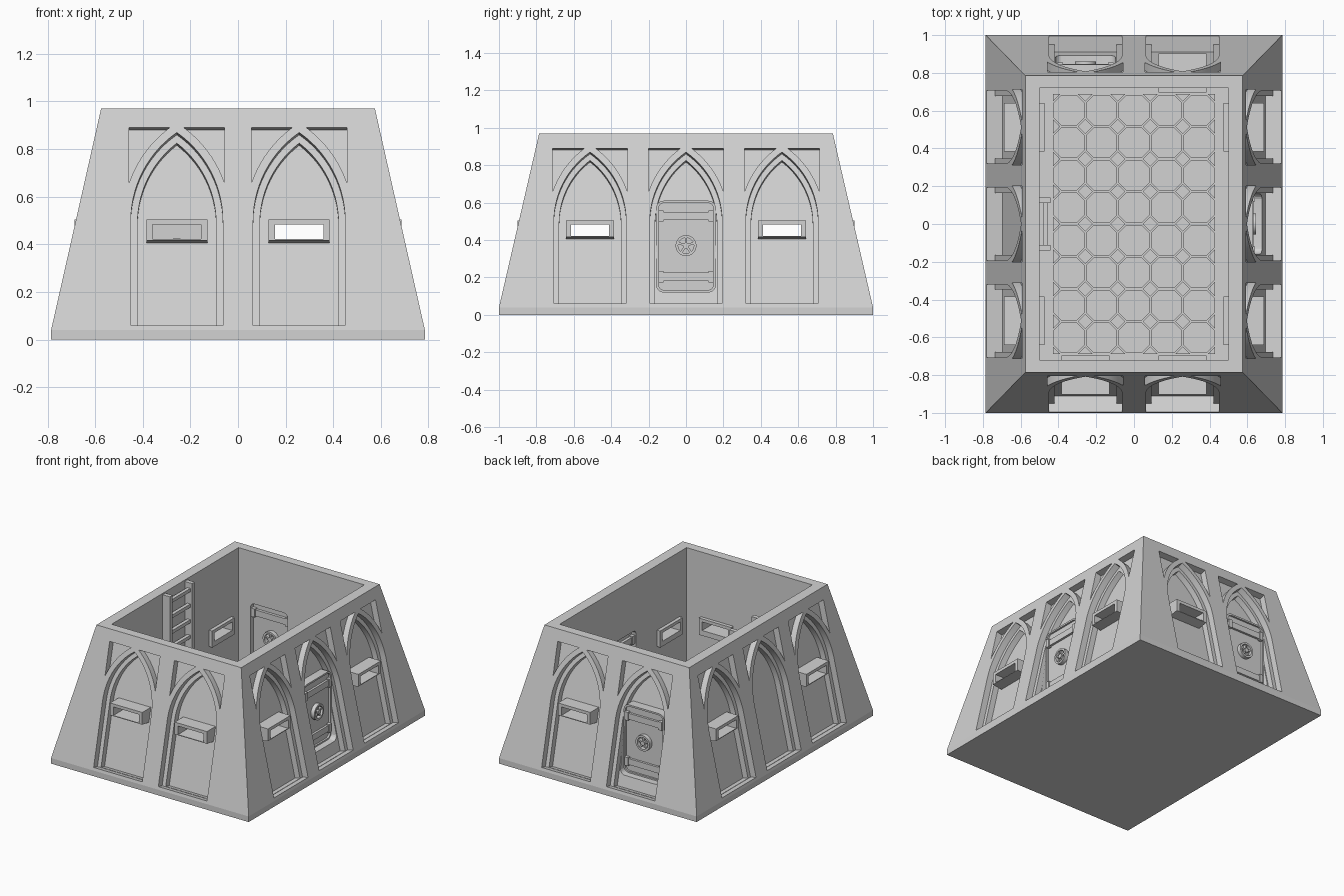
import bpy, bmesh
from math import sin, cos, pi, atan2, acos, radians
from mathutils import Vector
from mathutils.geometry import delaunay_2d_cdt

cube = bpy.data.objects.get("Cube")
if cube:
    bpy.data.objects.remove(cube, do_unlink=True)

stone = bpy.data.materials.new("plain grey")
stone.use_nodes = True
GREY = (0.65, 0.65, 0.65, 1)
stone.diffuse_color = GREY
stone.node_tree.nodes["Principled BSDF"].inputs["Base Color"].default_value = GREY

BASE_X, BASE_Y, TOP_X, TOP_Y = 0.785, 1.0, 0.575, 0.785
IN_X, IN_Y, FLOOR = 0.5, 0.72, 0.06
FOOT, TOP = 0.04, 0.97
STEP, DEEP, POCKET = -0.045, -0.086, -0.155


def finish(name, bm, angle=20):
    bmesh.ops.recalc_face_normals(bm, faces=bm.faces)
    mesh = bpy.data.meshes.new(name)
    bm.to_mesh(mesh)
    bm.free()
    mesh.materials.append(stone)
    mesh.shade_smooth()
    mesh.set_sharp_from_angle(angle=radians(angle))
    ob = bpy.data.objects.new(name, mesh)
    bpy.context.scene.collection.objects.link(ob)


def bridge(bm, a, b):
    """Join two loops of points with quads."""
    a, b = [bm.verts.new(p) for p in a], [bm.verts.new(p) for p in b]
    for i in range(len(a)):
        j = (i + 1) % len(a)
        bm.faces.new((a[i], a[j], b[j], b[i]))


def panel(bm, place, d, outline, holes=()):
    """Flat sheet at depth d with holes left open."""
    points, edges = [], []
    for loop in (outline, *holes):
        start, n = len(points), len(loop)
        points += [Vector(p) for p in loop]
        edges += [(start + i, start + (i + 1) % n) for i in range(n)]

    def solid(c):
        inside = False
        for i, j in edges:
            p, q = points[i], points[j]
            if (p.y > c.y) != (q.y > c.y) and c.x < p.x + (q.x - p.x) * (c.y - p.y) / (q.y - p.y):
                inside = not inside
        return inside

    coords, _, tris, *_ = delaunay_2d_cdt(points, edges, [], 0, 1e-6)
    verts = [bm.verts.new(place(p.x, p.y, d)) for p in coords]
    for tri in tris:
        if solid(sum((coords[i] for i in tri), Vector((0, 0))) / len(tri)):
            bm.faces.new([verts[i] for i in tri])


def prism(bm, place, outline, d0, d1, hole=None, outline1=None):
    """Extrude an outline from depth d0 to d1, optionally as a ring with equal point counts."""
    a = [place(u, v, d0) for u, v in outline]
    b = [place(u, v, d1) for u, v in outline1 or outline]
    bridge(bm, a, b)
    if hole:
        c, d = ([place(u, v, w) for u, v in hole] for w in (d0, d1))
        bridge(bm, c, d)
        bridge(bm, a, c)
        bridge(bm, b, d)
    else:
        for cap in (a, b):
            bm.faces.new([bm.verts.new(p) for p in cap])
    bmesh.ops.remove_doubles(bm, verts=bm.verts, dist=1e-5)


def rect(u0, u1, v0, v1):
    return [(u0, v0), (u1, v0), (u1, v1), (u0, v1)]


def circle(u, v, r, n=24):
    return [(u + r * cos(2 * pi * i / n), v + r * sin(2 * pi * i / n)) for i in range(n)]


def rounded(u, half, v0, v1, r, n=5):
    pts = []
    for k, (cu, cv) in enumerate([(u + half - r, v1 - r), (u - half + r, v1 - r),
                                  (u - half + r, v0 + r), (u + half - r, v0 + r)]):
        for i in range(n + 1):
            a = (k + i / n) * pi / 2
            pts.append((cu + r * cos(a), cv + r * sin(a)))
    return pts


class Wall:
    """Maps (along, up, outward) coordinates onto one of the four sides."""

    def __init__(self, turn, base, top, inner, foot_half, top_half, room_half):
        self.ca, self.sa = round(cos(turn)), round(sin(turn))
        self.base, self.inner = base, inner - base
        self.lean = (base - top) / (TOP - FOOT)
        self.tilt = atan2(base - top, TOP - FOOT)
        self.outline = [(-foot_half, FOOT), (foot_half, FOOT), (top_half, TOP), (-top_half, TOP)]
        self.room = rect(-room_half, room_half, FLOOR, TOP)

    def flat(self, u, z, d):
        y = -(self.base + d)
        return (u * self.ca - y * self.sa, u * self.sa + y * self.ca, z)

    def sloped(self, u, z, d):
        w = -self.lean * (z - FOOT) + d * cos(self.tilt)
        return self.flat(u, z + d * sin(self.tilt), w)

    def niche_back(self, loop):
        """Shift a loop so that it keeps its true height on the niche back."""
        return [(u, z - DEEP * sin(self.tilt)) for u, z in loop]


# Pointed arches share arc centres at the spring line
SPRING, ARC_C = 0.5, 0.258


def arch(u, r, bottom, n=14):
    end = acos(ARC_C / r)
    half = [(r * cos(end * i / n) - ARC_C, SPRING + r * sin(end * i / n)) for i in range(n)]
    right = [(r - ARC_C, bottom)] + half
    tip = (u, SPRING + r * sin(end))
    return [(u + x, z) for x, z in right] + [tip] + [(u - x, z) for x, z in reversed(right)]


def spandrel(u, side, r=0.485, n=10):
    a0, a1 = acos((0.2 + ARC_C) / r), acos((0.03 + ARC_C) / r)
    arc = [(r * cos(a0 + (a1 - a0) * i / n) - ARC_C,
            SPRING + r * sin(a0 + (a1 - a0) * i / n)) for i in range(n + 1)]
    arc.append((0.2, arc[-1][1]))
    return [(u + side * x, z) for x, z in arc]


def window(wall, u, name):
    bm = bmesh.new()
    outer, inner = rect(u - .128, u + .128, .417, .505), rect(u - .128, u + .128, .385, .505)
    prism(bm, wall.flat, outer, -0.098, wall.inner - 0.025,
          hole=rect(u - .102, u + .102, .422, .483), outline1=inner)
    finish(name, bm)


def door(wall, u, name):
    bm = bmesh.new()
    back = wall.inner
    prism(bm, wall.flat, rounded(u, .16, .12, .61, .04), back, POCKET,
          hole=rounded(u, .148, .132, .598, .032))
    prism(bm, wall.flat, rounded(u, .15, .13, .6, .033), back + 0.035, POCKET - 0.013)
    # straps on both faces, each with end brackets
    for z in (0.203, 0.528):
        for d0, d1, d2 in ((-0.17, -0.152, -0.145), (back + 0.04, back + 0.015, back + 0.008)):
            prism(bm, wall.flat, rect(u - .12, u + .12, z - .022, z + .022), d0, d1)
            for s in (-1, 1):
                prism(bm, wall.flat, rect(u + s * .12, u + s * .148, z - .03, z + .03), d0, d2)
    finish(name, bm)
    # hand wheels on both faces
    bm = bmesh.new()
    for d0, d1 in ((-0.17, -0.14), (back + 0.04, back + 0.006)):
        prism(bm, wall.flat, circle(u, .37, .056), d0, d1, hole=circle(u, .37, .042))
        prism(bm, wall.flat, circle(u, .37, .016), d0, d1)
        for k in range(5):
            c, s = cos(pi / 2 + k * 2 * pi / 5), sin(pi / 2 + k * 2 * pi / 5)
            spoke = [(u + c * x - s * y, .37 + s * x + c * y) for x, y in rect(.01, .046, -.006, .006)]
            prism(bm, wall.flat, spoke, d0, d0 + (d1 - d0) * 0.75)
    finish(name + "_hand_wheel", bm)


# The four walls and what sits in each niche along them
SIDE, END = 0.513, 0.257
ends, sides = (BASE_Y, TOP_Y, IN_Y, BASE_X, TOP_X, IN_X), (BASE_X, TOP_X, IN_X, BASE_Y, TOP_Y, IN_Y)
left_wall = Wall(pi / 2, *sides)
right_wall = Wall(-pi / 2, *sides)
layout = {"front": (Wall(0, *ends), [(-END, "window"), (END, "window")]),
          "back": (Wall(pi, *ends), [(-END, "window"), (END, "door")]),
          "left": (left_wall, [(-SIDE, "window"), (0, "door"), (SIDE, "window")]),
          "right": (right_wall, [(-SIDE, "window"), (0, "blank"), (SIDE, "window")])}

shell = bmesh.new()
for side, (wall, niches) in layout.items():
    outer_holes, room_holes = [], []
    for i, (u, kind) in enumerate(niches):
        wide, narrow = arch(u, 0.451, FLOOR), arch(u, 0.423, FLOOR + 0.002)
        # sunken spandrels above the arch
        for s in (-1, 1):
            corner = spandrel(u, s)
            outer_holes.append(corner)
            bridge(shell, [wall.sloped(*p, 0) for p in corner], [wall.sloped(*p, STEP) for p in corner])
            panel(shell, wall.sloped, STEP, corner)
        # stepped niche
        outer_holes.append(wide)
        levels = [(wide, 0), (wide, STEP), (narrow, STEP), (narrow, DEEP)]
        for (p, d), (q, e) in zip(levels, levels[1:]):
            bridge(shell, [wall.sloped(*a, d) for a in p], [wall.sloped(*a, e) for a in q])
        # opening through the wall
        openings = []
        if kind == "window":
            openings = [rect(u - .115, u + .115, .419, .495)]
            window(wall, u, f"{side}_window_surround_{i + 1}")
        elif kind == "door":
            openings = [rounded(u, .158, .122, .608, .038)]
            door(wall, u, f"{side}_door")
        room_holes += openings
        cut = [wall.niche_back(o) for o in openings]
        panel(shell, wall.sloped, DEEP, narrow, cut)
        if kind == "door":
            bridge(shell, [wall.sloped(*p, DEEP) for p in cut[0]],
                   [wall.flat(*p, POCKET - 0.013) for p in openings[0]])
    panel(shell, wall.sloped, 0, wall.outline, outer_holes)
    panel(shell, wall.flat, wall.inner, wall.room, room_holes)


# Foot, rim, underside and room floor
def level(x, y, z):
    return [(u, v, z) for u, v in rect(-x, x, -y, y)]


bridge(shell, level(BASE_X, BASE_Y, 0), level(BASE_X, BASE_Y, FOOT))
bridge(shell, level(TOP_X, TOP_Y, TOP), level(IN_X, IN_Y, TOP))
for sheet in (level(BASE_X, BASE_Y, 0), level(IN_X, IN_Y, FLOOR)):
    shell.faces.new([shell.verts.new(p) for p in sheet])
bmesh.ops.remove_doubles(shell, verts=shell.verts, dist=1e-5)
finish("wall_shell", shell, 10)

# Floor of octagon tiles with small diamonds at the crossings
PITCH, COLS, ROWS = 0.172, 5, 8
bm = bmesh.new()
flat_floor = lambda u, v, d: (u, v, d)
h, k = 0.081, 0.04
octagon = [(h, -k), (h, k), (k, h), (-k, h), (-h, k), (-h, -k), (-k, -h), (k, -h)]
lim_x, lim_y = COLS * PITCH / 2, ROWS * PITCH / 2
for i in range(COLS + 1):
    for j in range(ROWS + 1):
        x, y = i * PITCH - lim_x, j * PITCH - lim_y
        if i < COLS and j < ROWS:
            tile = [(x + PITCH / 2 + a, y + PITCH / 2 + b) for a, b in octagon]
            prism(bm, flat_floor, tile, FLOOR - 0.005, FLOOR + 0.01)
        gem = [(max(-lim_x, min(lim_x, x + a)), max(-lim_y, min(lim_y, y + b)))
               for a, b in ((k, 0), (0, k), (-k, 0), (0, -k))]
        prism(bm, flat_floor, list(dict.fromkeys(gem)), FLOOR - 0.005, FLOOR + 0.01)
finish("floor_tiles", bm)

# Ladder on the inside of the blank wall
bm = bmesh.new()
for s in (-1, 1):
    prism(bm, right_wall.flat, rect(s * .11, s * .14, FLOOR, .96), right_wall.inner, right_wall.inner - 0.058)
for r in range(8):
    z = 0.91 - r * 0.112
    prism(bm, right_wall.flat, rect(-.115, .115, z - .012, z + .012),
          right_wall.inner - 0.02, right_wall.inner - 0.045)
finish("ladder", bm)
